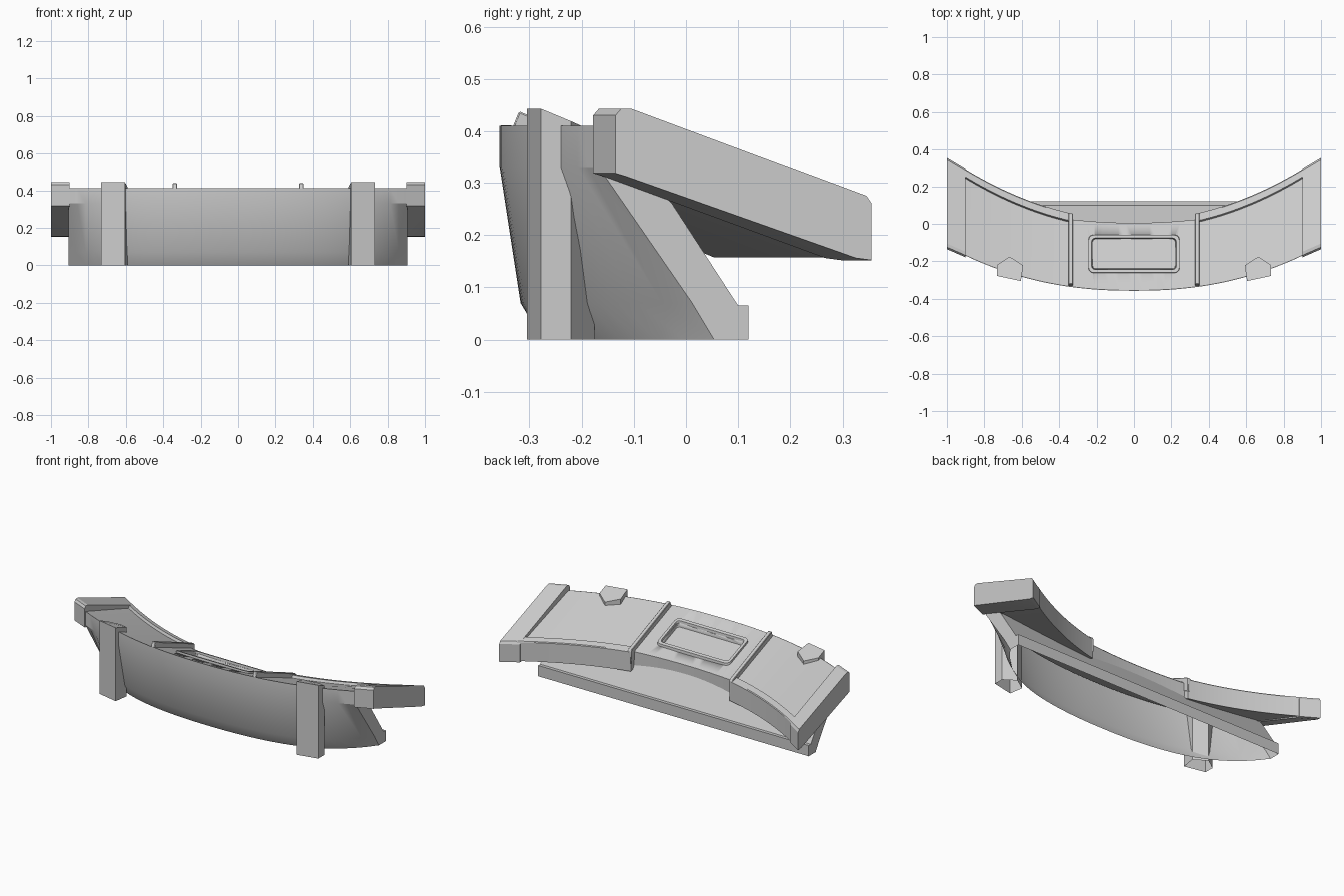
import bpy, bmesh
from math import cos, sin, pi

if "Cube" in bpy.data.objects:
    bpy.data.objects.remove(bpy.data.objects["Cube"])


def front(x):
    return -0.357 + 0.187 * (abs(x) / 0.9) ** 2.27


def side_back(x):
    return 0.018 + 0.335 * x * x


def mid_back(x):
    return 0.005 + 0.17 * x * x


def link(name, bm):
    bmesh.ops.recalc_face_normals(bm, faces=bm.faces[:])
    me = bpy.data.meshes.new(name)
    bm.to_mesh(me)
    bm.free()
    ob = bpy.data.objects.new(name, me)
    bpy.context.collection.objects.link(ob)
    return ob


def loft(name, sections, bevel=0, mirror=False, skip=(), open_start=False):
    """Skin a row of matching sections; skip leaves chosen strips open."""
    bm = bmesh.new()
    rows = [[bm.verts.new(p) for p in s] for s in sections]
    n = len(rows[0])
    for a, b in zip(rows, rows[1:]):
        for i in range(n):
            if i not in skip:
                j = (i + 1) % n
                bm.faces.new((a[i], a[j], b[j], b[i]))
    if not open_start:
        bm.faces.new(rows[0])
    bm.faces.new(rows[-1])
    ob = link(name, bm)
    if mirror:
        ob.modifiers.new("mirror", 'MIRROR')
    if bevel:
        m = ob.modifiers.new("bevel", 'BEVEL')
        m.width, m.segments = bevel, 1
    bpy.ops.object.select_all(action='DESELECT')
    ob.select_set(True)
    bpy.context.view_layer.objects.active = ob
    bpy.ops.object.shade_smooth_by_angle(angle=0.4)
    return ob


def span(a, b, n):
    return [a + (b - a) * i / n for i in range(n + 1)]


# Hollow body, open underneath: curved leaning front, sloping back with base ledge
def body_section(x):
    f = front(x)
    s = 0.04 + 0.135 * (abs(x) / 0.9) ** 6
    pts = [(f, 0.41), (f, 0.33), (f + s, 0.07), (f + s + 0.042, 0), (0.12, 0),
           (0.12, 0.065), (0.10, 0.065), (-0.028, 0.262), (f + 0.03, 0.36)]
    return [(x, y, z) for y, z in pts]


loft("desk_body", [body_section(x) for x in span(-0.905, 0.905, 40)], skip=(3, 7))


# Sloping worktop: middle section
def mid_section(x):
    f, b = front(x) + 0.002, mid_back(x)
    return [(x, f, 0.411), (x, b - 0.006, 0.272), (x, b, 0.265),
            (x, b, 0.185), (x, f + 0.02, 0.31)]


middle = loft("middle_worktop", [mid_section(x) for x in span(-0.335, 0.335, 16)])


# Sloping worktops at both sides, with a raised lip along the back edge
def side_section(x):
    f, b = front(x) + 0.002, side_back(x)
    k = 0.15 / (b - f)
    z = 0.41 - k * (b - 0.04 - f)
    return [(x, f, 0.41), (x, b - 0.048, z), (x, b - 0.04, z + 0.014),
            (x, b - 0.004, z + 0.003), (x, b, z - 0.002), (x, b, 0.157), (x, f + 0.02, 0.31)]


loft("side_worktop", [side_section(x) for x in span(0.33, 0.92, 16)], mirror=True)


# Dividing ribs between middle and side worktops
def rib_section(x):
    f, b = -0.335, side_back(0.34)
    return [(x, f, 0.40), (x, f + 0.015, 0.438), (x, b - 0.008, 0.288),
            (x, b, 0.278), (x, b, 0.20)]


loft("dividing_rib", [rib_section(x) for x in (0.327, 0.351)], bevel=0.003, mirror=True)


# End caps closing the worktop
def cap_section(x, f, b):
    pts = [(f, 0.43), (f + 0.011, 0.443), (f + 0.03, 0.443), (b - 0.01, 0.275),
           (b, 0.26), (b, 0.152), (b - 0.03, 0.156), (f + 0.02, 0.312), (f, 0.318)]
    return [(x, y, z) for y, z in pts]


loft("end_cap", [cap_section(0.902, -0.178, 0.297), cap_section(1.0, -0.135, 0.356)], mirror=True)

# Five-sided hollow front posts with sloped tops
plan = [(0.605, -0.305), (0.732, -0.278), (0.732, -0.22), (0.665, -0.175), (0.592, -0.222)]
loft("front_post",
     [[(x, y, 0) for x, y in plan],
      [(x, y, 0.443 - 0.44 * max(0, y + 0.275)) for x, y in plan]],
     mirror=True, open_start=True)


# Inset screen tray: rounded rectangles lying on the slope
def rounded(hx, hy, r, lift):
    out = []
    for cx, cy, a0 in ((1, 1, 0), (-1, 1, 1), (-1, -1, 2), (1, -1, 3)):
        for i in range(4):
            a = (a0 + i / 3) * pi / 2
            x = cx * (hx - r) + r * cos(a)
            y = -0.16 + cy * (hy - r) + r * sin(a)
            out.append((x, y, 0.411 - 0.387 * (y + 0.352) + lift))
    return out


cutter = loft("tray_cutter", [rounded(0.222, 0.08, 0.015, -0.022),
                              rounded(0.222, 0.08, 0.015, 0.05)])
cutter.hide_render = True
cutter.hide_viewport = True
cut = middle.modifiers.new("tray", 'BOOLEAN')
cut.object, cut.operation, cut.solver = cutter, 'DIFFERENCE', 'EXACT'

# Raised frame round the tray
bm = bmesh.new()
rings = [[bm.verts.new(p) for p in rounded(*r)] for r in (
    (0.245, 0.103, 0.025, -0.010), (0.242, 0.100, 0.025, 0.013),
    (0.226, 0.084, 0.018, 0.013), (0.221, 0.079, 0.015, -0.02))]
for a, b in zip(rings, rings[1:] + rings[:1]):
    for i in range(16):
        j = (i + 1) % 16
        bm.faces.new((a[i], a[j], b[j], b[i]))
link("tray_frame", bm)
